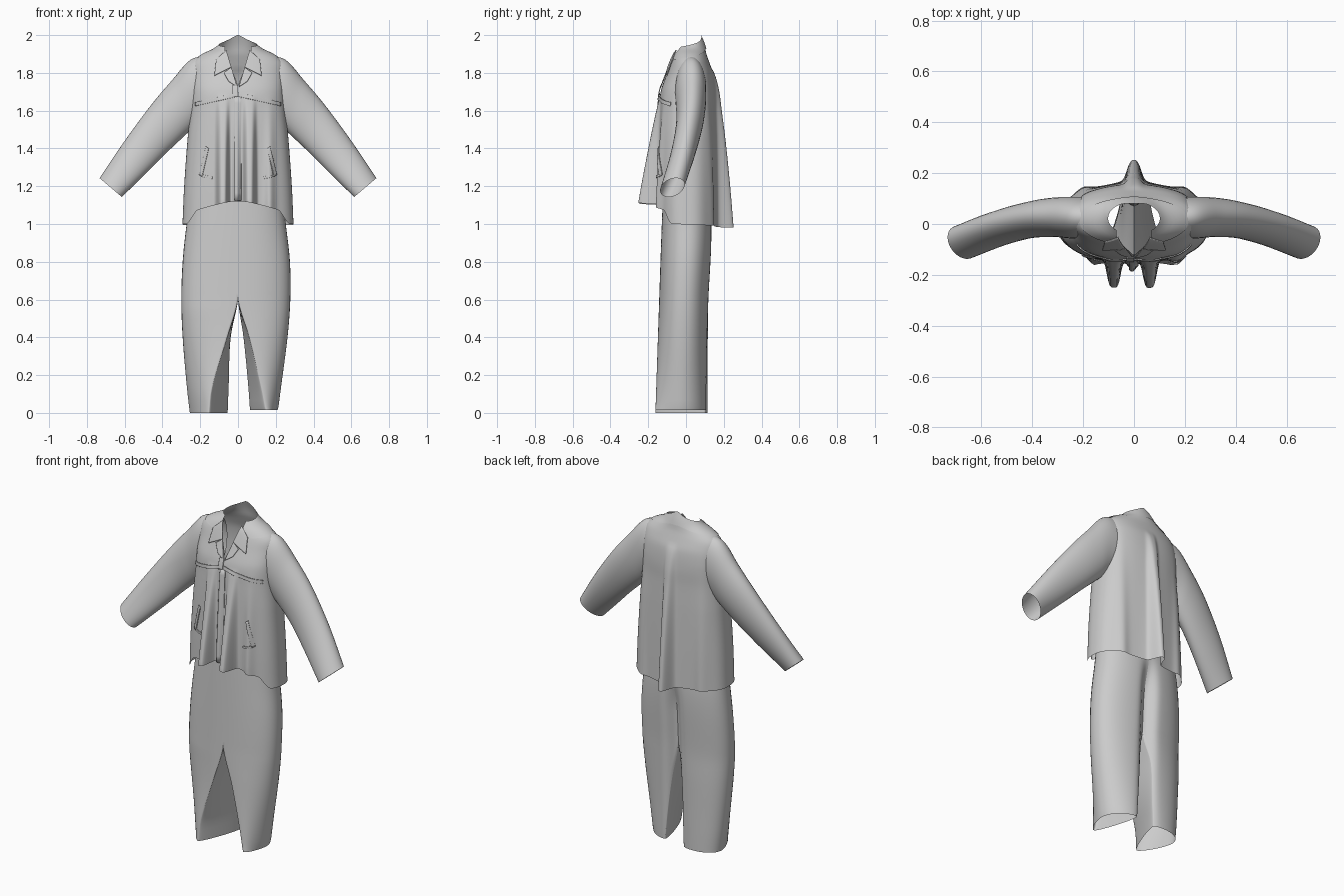
import bpy, math
from math import pi, sin, cos, exp

if "Cube" in bpy.data.objects:
    bpy.data.objects.remove(bpy.data.objects["Cube"])

fabric = bpy.data.materials.new("grey fabric")
fabric.diffuse_color = (0.6, 0.6, 0.6, 1)
fabric.use_nodes = True
fabric.node_tree.nodes["Principled BSDF"].inputs["Base Color"].default_value = fabric.diffuse_color


def clamp(v, lo=0.0, hi=1.0):
    return max(lo, min(hi, v))


def smooth(v):
    v = clamp(v)
    return v * v * (3 - 2 * v)


def spline(table, t):
    """Catmull-Rom lookup: table rows are (key, values...)."""
    n = len(table)
    i = 0
    while i < n - 2 and t > table[i + 1][0]:
        i += 1
    p1, p2 = table[i], table[i + 1]
    p0, p3 = table[max(i - 1, 0)], table[min(i + 2, n - 1)]
    h = p2[0] - p1[0]
    s = clamp((t - p1[0]) / h)
    out = []
    for k in range(1, len(p1)):
        m1 = (p2[k] - p0[k]) / (p2[0] - p0[0]) * h
        m2 = (p3[k] - p1[k]) / (p3[0] - p1[0]) * h
        out.append((2*s**3 - 3*s**2 + 1) * p1[k] + (s**3 - 2*s**2 + s) * m1
                   + (3*s**2 - 2*s**3) * p2[k] + (s**3 - s**2) * m2)
    return out


def grid(name, rows, closed=False, skip=None, thick=0.0):
    """Skin a list of equal-length point rows."""
    n = len(rows[0])
    verts = [p for r in rows for p in r]
    faces = []
    for i in range(len(rows) - 1):
        for j in range(n if closed else n - 1):
            if skip and skip(i, j):
                continue
            k = (j + 1) % n
            faces.append((i*n + j, i*n + k, (i+1)*n + k, (i+1)*n + j))
    me = bpy.data.meshes.new(name)
    me.from_pydata(verts, [], faces)
    me.materials.append(fabric)
    ob = bpy.data.objects.new(name, me)
    bpy.context.collection.objects.link(ob)
    me.shade_smooth()
    if thick:
        mod = ob.modifiers.new("thickness", 'SOLIDIFY')
        mod.thickness, mod.offset = thick, 0
    return ob


# Jacket profile: z, half width, front y, back y
JACKET = [(0.97, .295, -.147, .157), (1.2, .285, -.15, .157), (1.45, .267, -.147, .155),
          (1.6, .252, -.142, .152), (1.7, .247, -.134, .152), (1.8, .245, -.10, .142),
          (1.86, .235, -.078, .122), (1.90, .185, -.062, .108), (1.93, .125, -.045, .102),
          (1.96, .093, -.025, .094), (2.0, .066, .0, .08)]


def section(z):
    a, f, b = spline(JACKET, z)
    n = 2.0 + 0.55 * clamp((1.92 - z) / .2)
    return a, (f + b) / 2, (b - f) / 2, n


def folds(x, y, yc, z):
    """Hanging pleats: two at the front, one at the back."""
    if y < yc:
        k = clamp((1.69 - z) / .57)
        g = exp(-((x + .08) / .03)**4) + exp(-((x - .062) / .03)**4)
        g += .3 * exp(-((x + .008) / .02)**2) + .25 * exp(-((x - .17) / .025)**2)
        return -.103 * k * g
    k = clamp((1.82 - z) / .84) ** .7
    g = .8 * exp(-(abs(x) / .032)**3) + .2 * exp(-(x / .07)**2)
    g += .15 * exp(-((abs(x) - .2) / .035)**2)
    return .095 * k * g


def jacket_point(ang, z, off=0.0):
    """Angle is measured from the front, going round the body."""
    a, yc, b, n = section(z)
    s, c = sin(ang), cos(ang)
    r = (abs(s / a)**n + abs(c / b)**n) ** (-1 / n) + off
    x, y = r * s, yc - r * c
    return (x, y + folds(x, y, yc, z), z)


def front_y(x, z):
    a, yc, b, n = section(z)
    y = yc - b * max(0, 1 - abs(x / a)**n) ** (1 / n)
    return y + folds(x, y - 1e-6, yc, z)


def neck_gap(z):
    return 1.25 * clamp((z - 1.73) / .27) ** 1.3


def hem(w):
    """Hem height; w runs from 0 at the front to 1 at the back."""
    ang = w * pi
    step = smooth((ang - 1.05) / .25)
    return (1.12 - .05 * (ang / 1.1)**2) * (1 - step) + (1.015 - .035 * ang / pi) * step


def neck_top(w):
    return 2.0 - .06 * smooth(1 - w)


def jacket_row(w, z, off, flip):
    g = neck_gap(z)
    d = g + (pi - g) * w
    return jacket_point(2 * pi - d if flip else d, z, off)


# Jacket body, open down the neck
rows = []
for i in range(66):
    row = []
    for j in range(241):
        w = 1 - abs(j / 120 - 1)
        h = hem(w)
        row.append(jacket_row(w, h + (neck_top(w) - h) * i / 65, 0, j > 120))
    rows.append(row)
grid("jacket_body", rows)

# Turned-down collar
rows = []
for i in range(9):
    row = []
    for j in range(81):
        w = 1 - abs(j / 40 - 1)
        top, low = neck_top(w), 1.86 + .07 * smooth(w * 1.1)
        row.append(jacket_row(w, top + (low - top) * i / 8, .001 + .005 * i / 8, j > 40))
    rows.append(row)
grid("collar", rows)


def patch(name, p, off=.004, res=14):
    """Thin plate laid on the jacket front; p = four (x, z) corners."""
    rows = []
    for i in range(res + 1):
        v, row = i / res, []
        for j in range(res + 1):
            u = j / res
            x, z = [(p[0][k] * (1-u) + p[1][k] * u) * (1-v) + (p[3][k] * (1-u) + p[2][k] * u) * v
                    for k in (0, 1)]
            row.append((x, front_y(x, z) - off, z))
        rows.append(row)
    grid(name, rows, thick=.005)


# Lapels, chest seam and pockets on both sides
for side, s in (("left", 1), ("right", -1)):
    def both(*pts):
        pts = [(s * x, z) for x, z in pts]
        return pts if s > 0 else [pts[1], pts[0], pts[3], pts[2]]
    patch(side + "_collar_tip", both((.062, 1.92), (.115, 1.87), (.125, 1.785), (.035, 1.83)), .008)
    patch(side + "_lapel", both((.035, 1.83), (.075, 1.80), (.05, 1.755), (.004, 1.725)), .006)
    patch(side + "_chest_seam", both((.0, 1.695), (.225, 1.645), (.225, 1.625), (.0, 1.675)), .005, 28)
    patch(side + "_pocket_welt", both((.155, 1.40), (.17, 1.41), (.205, 1.26), (.19, 1.25)), .005)
    patch(side + "_pocket_edge", both((.135, 1.25), (.19, 1.262), (.19, 1.25), (.135, 1.238)), .005)
patch("front_placket", [(-.018, 1.68), (.016, 1.68), (.016, 1.125), (-.018, 1.125)], .005)
patch("placket_tab", [(-.03, 1.735), (.0, 1.735), (.0, 1.675), (-.03, 1.675)], .008)

# Sleeves: t, top x, top z, bottom x, bottom z, mid y, half depth
SLEEVE = [(0, .14, 1.89, .15, 1.58, .025, .08), (1, .25, 1.87, .225, 1.52, .025, .082),
          (2, .35, 1.76, .285, 1.465, .026, .077), (3, .46, 1.63, .37, 1.385, .015, .07),
          (4, .60, 1.44, .48, 1.275, -.02, .065), (5, .733, 1.243, .615, 1.143, -.072, .062)]
for side, s in (("left", 1), ("right", -1)):
    rows = []
    for i in range(41):
        ax, az, bx, bz, y, d = spline(SLEEVE, i / 8)
        row = []
        for j in range(32):
            c, q = cos(j * pi / 16), sin(j * pi / 16)
            x, z = (ax + bx) / 2 + (ax - bx) / 2 * c, (az + bz) / 2 + (az - bz) / 2 * c
            row.append((s * x, y + d * q + .02 * c * (i / 40), z))
        rows.append(row if s > 0 else row[::-1])
    grid(side + "_sleeve", rows, closed=True)

# Trouser legs: z, outer x, front crease x, back crease x
LEG_R = [(0, .255, .155, .058), (.13, .27, .14, .052), (.4, .293, .058, .04),
         (.6, .30, 0, 0), (.8, .293, 0, 0), (1.0, .272, 0, 0), (1.2, .24, 0, 0)]
LEG_L = [(0, .21, .15, .068), (.13, .227, .125, .058), (.4, .262, .06, .03),
         (.6, .277, 0, 0), (.8, .275, 0, 0), (1.0, .253, 0, 0), (1.2, .23, 0, 0)]
DEPTH = [(0, -.162, .108), (.3, -.152, .112), (.6, -.142, .122), (.95, -.13, .138), (1.2, -.12, .12)]
for side, s, table, lift, twist in (("left", 1, LEG_L, .015, 0), ("right", -1, LEG_R, 0, .05)):
    rows = []
    for i in range(37):
        z = 1.2 * i / 36
        xo, xf, xb = spline(table, z)
        if i >= 18:
            xf = xb = 0
        f, b = spline(DEPTH, z)
        yc, h = (f + b) / 2, (b - f) / 2
        low = 1 - clamp(z / .55)
        n = 2.3 - .5 * low
        row = []
        for j in range(41):           # outside of the leg, front to back
            t = -pi / 2 + pi * j / 40
            c, q = max(cos(t), 0), sin(t)
            a = xo - (xf + xb) / 2
            r = ((c / a)**n + abs(q / h)**n) ** (-1 / n)
            xm = xf + (xb - xf) * (r * q / h + 1) / 2
            x, y = xm + (xo - xm) * r * c / a, yc + r * q + twist * low * r * c / a
            if y > yc:                # seat cleft
                y -= .05 * exp(-(x / .04)**2) * smooth((1.1 - z) / .3)
            row.append((s * x, y, max(z, lift)))
        back, front = row[-1][1], row[0][1]
        for j in range(1, 20):        # inside of the leg, back to front
            k = cos(pi * j / 20)
            y = (back + front) / 2 + (back - front) / 2 * k
            xm = xf + (xb - xf) * (k + 1) / 2
            row.append((s * max(0, xm - .018 * low * sin(pi * j / 20)), y, max(z, lift)))
        rows.append(row)
    grid(side + "_trouser_leg", rows, closed=True, skip=lambda i, j: i >= 18 and j >= 40)
